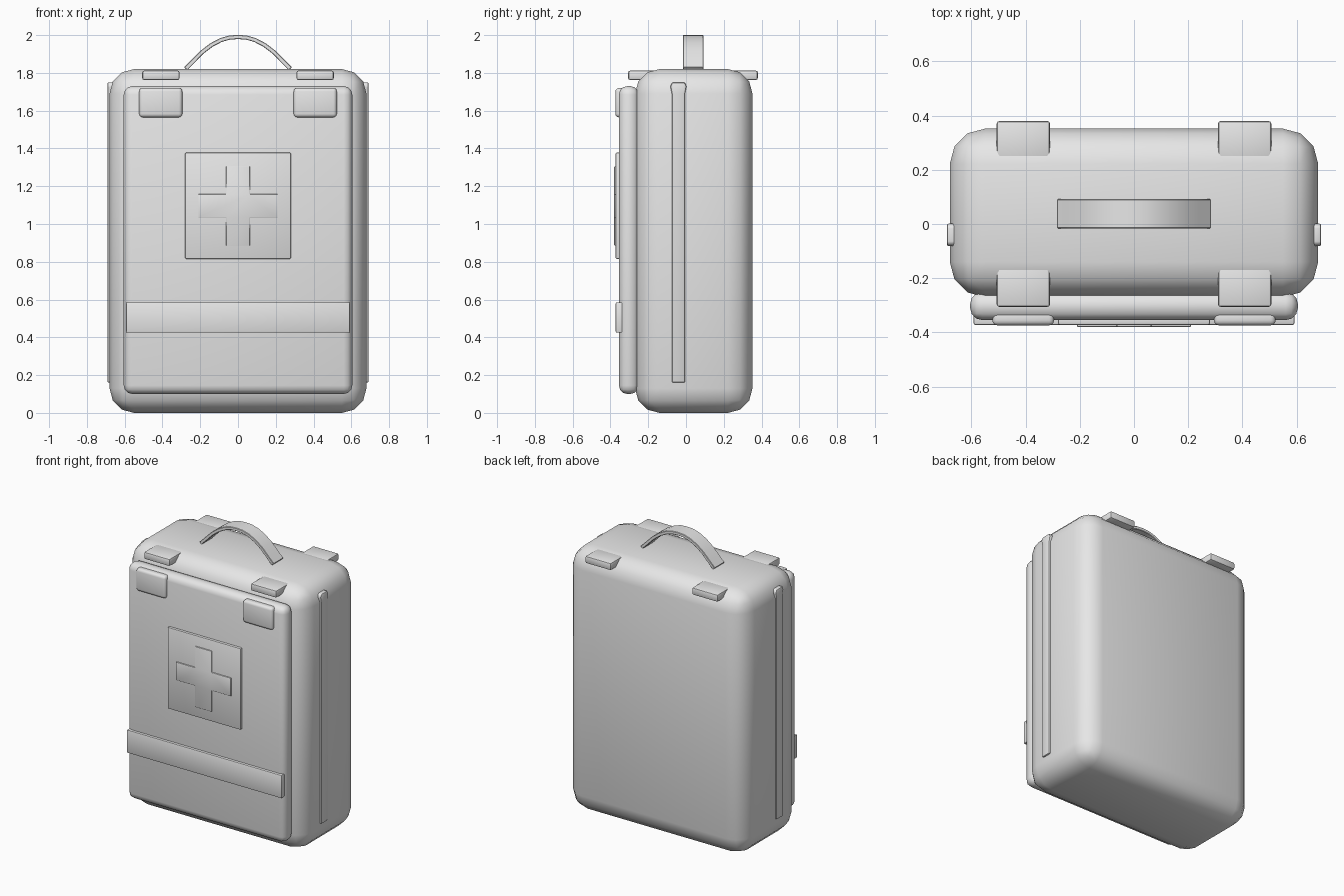
import bpy
import math
from mathutils import Vector

if "Cube" in bpy.data.objects:
    bpy.data.objects.remove(bpy.data.objects["Cube"], do_unlink=True)

grey = bpy.data.materials.new("light_grey")
grey.use_nodes = True
grey.diffuse_color = (0.8, 0.8, 0.8, 1)
grey.node_tree.nodes["Principled BSDF"].inputs["Base Color"].default_value = (0.8, 0.8, 0.8, 1)


def finish(obj, bevel, segments):
    """Round the edges, colour and smooth the part."""
    obj.data.materials.append(grey)
    if bevel:
        mod = obj.modifiers.new("rounded_edges", "BEVEL")
        mod.width = bevel
        mod.segments = segments
        mod.limit_method = "ANGLE"
        mod.angle_limit = math.radians(40)
    bpy.ops.object.select_all(action="DESELECT")
    obj.select_set(True)
    bpy.context.view_layer.objects.active = obj
    if bevel:
        bpy.ops.object.modifier_apply(modifier="rounded_edges")
    bpy.ops.object.shade_smooth_by_angle(angle=math.radians(40))
    return obj


def box(name, x, y, z, bevel, segments=3):
    """Rounded box given by its range on each axis."""
    centre = [(a + b) / 2 for a, b in (x, y, z)]
    size = [b - a for a, b in (x, y, z)]
    bpy.ops.mesh.primitive_cube_add(size=1, location=centre)
    obj = bpy.context.object
    obj.name = name
    obj.scale = size
    bpy.ops.object.transform_apply(location=False, rotation=False, scale=True)
    return finish(obj, bevel, segments)


def prism(name, outline, depth, bevel=0, segments=2):
    """Extrude a closed outline of 3D points along a depth vector."""
    n = len(outline)
    near = [Vector(p) for p in outline]
    far = [p + Vector(depth) for p in near]
    faces = [tuple(range(n)), tuple(reversed(range(n, 2 * n)))]
    faces += [((i + 1) % n, i, n + i, n + (i + 1) % n) for i in range(n)]
    mesh = bpy.data.meshes.new(name)
    mesh.from_pydata(near + far, [], faces)
    obj = bpy.data.objects.new(name, mesh)
    bpy.context.collection.objects.link(obj)
    bpy.context.view_layer.objects.active = obj
    obj.select_set(True)
    bpy.ops.object.mode_set(mode="EDIT")
    bpy.ops.mesh.select_all(action="SELECT")
    bpy.ops.mesh.normals_make_consistent(inside=False)
    bpy.ops.object.mode_set(mode="OBJECT")
    return finish(obj, bevel, segments)


# Main bag and front pocket
box("bag_body", (-0.68, 0.68), (-0.27, 0.352), (0, 1.82), 0.13)
box("front_pocket", (-0.605, 0.605), (-0.25, -0.355), (0.1, 1.73), 0.045)
box("pocket_band", (-0.592, 0.592), (-0.372, -0.33), (0.425, 0.585), 0.006, 2)

# Square badge with a raised cross
box("badge_plate", (-0.28, 0.28), (-0.372, -0.34), (0.815, 1.378), 0.006, 2)
arm, half, mid = 0.21, 0.063, 1.095
quarter = [(half, arm), (half, half), (arm, half)]
cross = []
for k in range(4):
    c, s = round(math.cos(k * math.pi / 2)), round(math.sin(k * math.pi / 2))
    pts = [(c * u + s * v, c * v - s * u) for u, v in quarter]
    cross += [(u, -0.38, mid + v) for u, v in pts]
prism("badge_cross", cross, (0, 0.03, 0), 0.003)

# Clips on the pocket and strap tabs on the lid, and zip strips on the sides
zip_outline = [(-0.075, 0.16), (-0.005, 0.16), (-0.005, 1.69), (0.003, 1.73),
               (-0.008, 1.75), (-0.072, 1.75), (-0.083, 1.73), (-0.075, 1.69)]
for side, sign in (("left", 1), ("right", -1)):
    def span(a, b):
        return tuple(sorted((sign * a, sign * b)))

    box(side + "_pocket_clip", span(0.295, 0.523), (-0.374, -0.32), (1.565, 1.72), 0.018)
    box(side + "_front_tab", span(0.31, 0.507), (-0.306, -0.15), (1.762, 1.812), 0.01, 2)
    box(side + "_back_tab", span(0.31, 0.507), (0.23, 0.38), (1.762, 1.812), 0.01, 2)
    prism(side + "_zip_strip", [(sign * 0.65, y, z) for y, z in zip_outline],
          (sign * 0.041, 0, 0), 0.008)

# Arched carrying handle
half_path = [(0.277, 1.822), (0.235, 1.864), (0.19, 1.91), (0.14, 1.948),
             (0.09, 1.974), (0.045, 1.987), (0, 1.99)]
path = [Vector((x, z)) for x, z in half_path]
path += [Vector((-p.x, p.y)) for p in reversed(path[:-1])]
outer, inner = [], []
for i, p in enumerate(path):
    t = (path[min(i + 1, len(path) - 1)] - path[max(i - 1, 0)]).normalized()
    normal = Vector((t.y, -t.x)) * 0.011
    outer.append((p.x + normal.x, -0.016, p.y + normal.y))
    inner.append((p.x - normal.x, -0.016, p.y - normal.y))
prism("carry_handle", outer + inner[::-1], (0, 0.108, 0), 0.003, 1)
